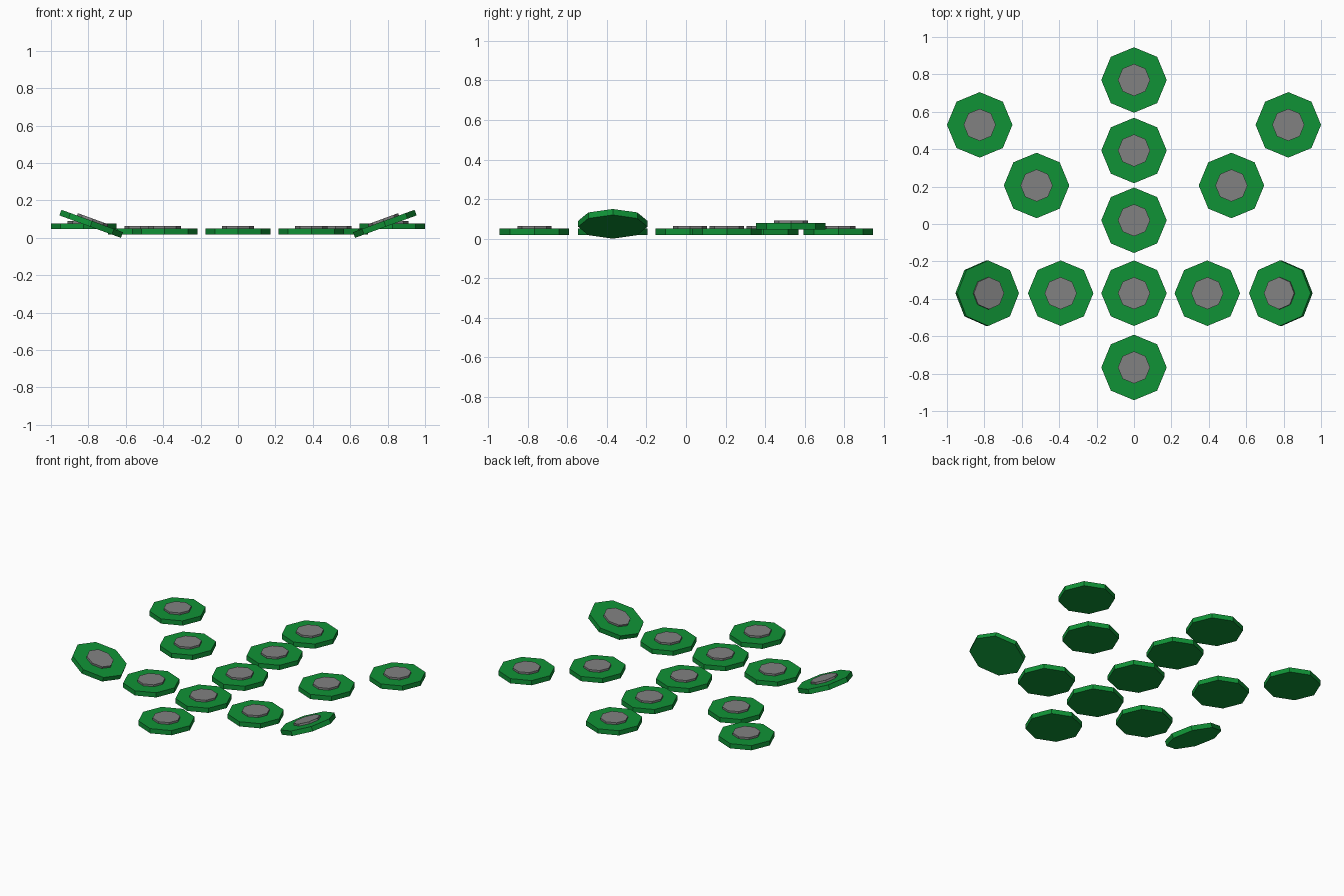
import bpy, math
from mathutils import Matrix, Vector

if "Cube" in bpy.data.objects:
    bpy.data.objects.remove(bpy.data.objects["Cube"])

R, T = 0.175, 0.032          # pad radius and thickness
CAP_R, CAP_H = 0.086, 0.013  # grey top disc


def material(name, rgb):
    m = bpy.data.materials.new(name)
    m.diffuse_color = (*rgb, 1)
    m.use_nodes = True
    m.node_tree.nodes["Principled BSDF"].inputs["Base Color"].default_value = m.diffuse_color
    return m


green = material("green", (0.005, 0.29, 0.037))
grey = material("grey", (0.22, 0.22, 0.22))


def disc(name, radius, height, local_z, frame, mat):
    bpy.ops.mesh.primitive_cylinder_add(vertices=8, radius=radius, depth=height)
    ob = bpy.context.object
    ob.name = name
    ob.matrix_world = frame @ Matrix.Translation((0, 0, local_z))
    ob.data.materials.append(mat)


def pad(name, x, y, z, tilt=0):
    """Octagonal pad with a raised grey disc; z is the middle of the pad."""
    frame = Matrix.Translation((x, y, z)) @ Matrix.Rotation(math.radians(tilt), 4, 'Y')
    disc(name + "_base", R, T, 0, frame, green)
    disc(name + "_cap", CAP_R, CAP_H + 0.004, T / 2 + CAP_H / 2 - 0.002, frame, grey)


# centre row
for i, y in enumerate((0.77, 0.393, 0.02, -0.37, -0.767)):
    pad(f"centre_pad_{i + 1}", 0, y, 0.034)

# mirrored pads: flat inner, diagonal, raised outer, tilted outer
for s, side in ((1, "right"), (-1, "left")):
    pad(f"{side}_inner_pad", s * 0.392, -0.37, 0.034)
    pad(f"{side}_diagonal_pad", s * 0.521, 0.206, 0.034)
    pad(f"{side}_raised_pad", s * 0.825, 0.53, 0.062)
    pad(f"{side}_tilted_pad", s * 0.785, -0.37, 0.075, -20 * s)
